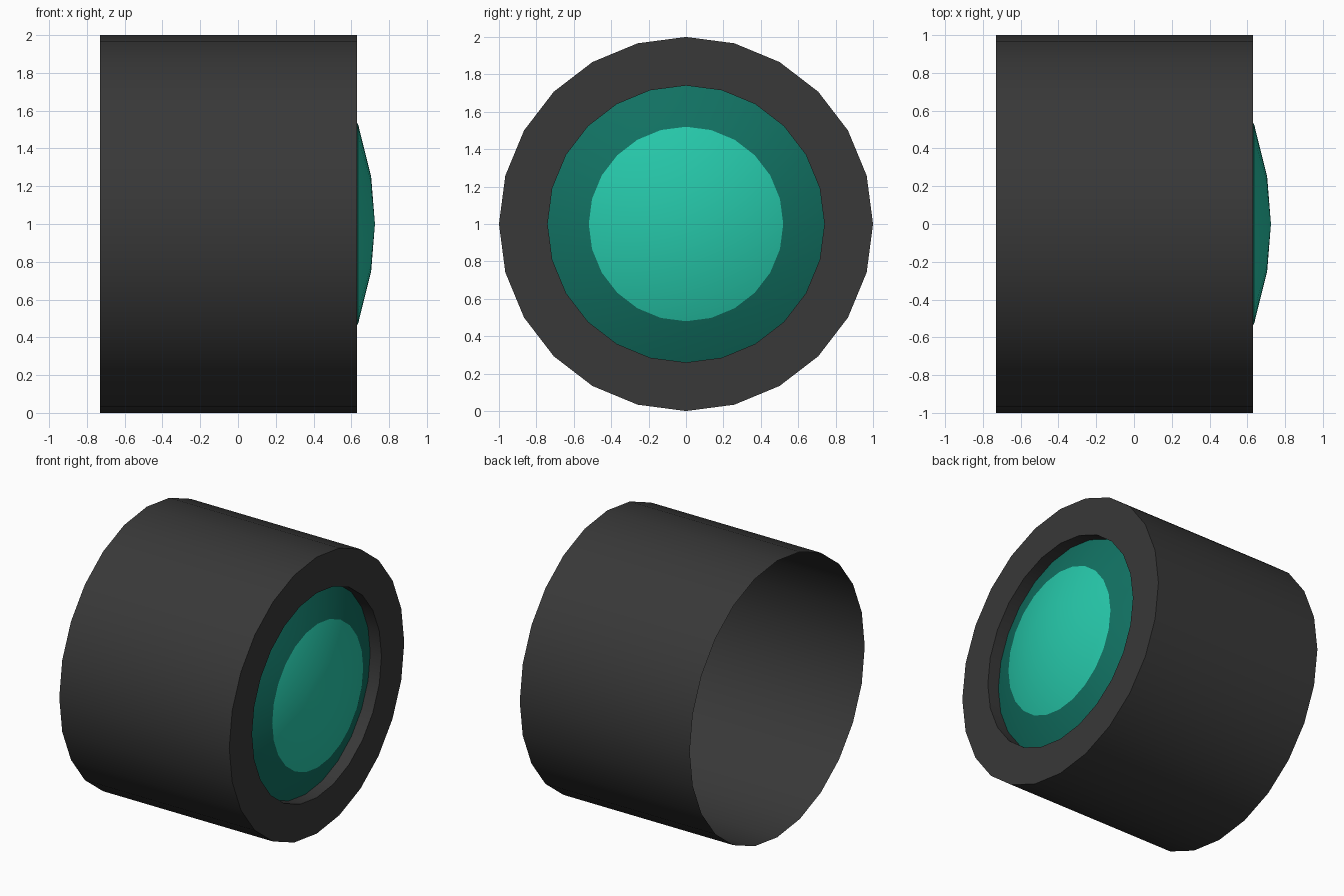
import bpy, bmesh, math

if "Cube" in bpy.data.objects:
    bpy.data.objects.remove(bpy.data.objects["Cube"])

SIDES = 24


def material(name, rgb):
    m = bpy.data.materials.new(name)
    m.diffuse_color = (*rgb, 1.0)
    m.use_nodes = True
    m.node_tree.nodes["Principled BSDF"].inputs["Base Color"].default_value = m.diffuse_color
    return m


def lathe(name, profile, mats, pick=lambda i: 0):
    """Spin (x, radius) points round the horizontal axis; radius 0 makes a tip."""
    bm = bmesh.new()
    rings = []
    for x, r in profile:
        if r == 0:
            rings.append([bm.verts.new((x, 0, 1))] * SIDES)
        else:
            rings.append([bm.verts.new((x, r * math.sin(a), 1 + r * math.cos(a)))
                          for a in (2 * math.pi * k / SIDES for k in range(SIDES))])
    for i, (a, b) in enumerate(zip(rings, rings[1:])):
        for k in range(SIDES):
            n = (k + 1) % SIDES
            loop = list(dict.fromkeys((a[k], a[n], b[n], b[k])))
            # wind so the faces look outward / toward the front end
            f = bm.faces.new(loop[::-1])
            f.material_index = pick(i)
    me = bpy.data.meshes.new(name)
    bm.to_mesh(me)
    bm.free()
    for m in mats:
        me.materials.append(m)
    ob = bpy.data.objects.new(name, me)
    bpy.context.collection.objects.link(ob)
    bpy.ops.object.select_all(action='DESELECT')
    ob.select_set(True)
    bpy.context.view_layer.objects.active = ob
    bpy.ops.object.shade_smooth_by_angle(angle=math.radians(35))
    return ob


black = material("barrel black", (0.040, 0.040, 0.040))
dark_teal = material("lens rim dark teal", (0.0056, 0.165, 0.122))
teal = material("lens centre teal", (0.0194, 0.578, 0.402))

# barrel: open at the back, flat front ring, short recess wall
lathe("barrel", [(-0.73, 1.0), (0.63, 1.0), (0.63, 0.74), (0.54, 0.74)], [black])

# domed lens: dark outer band, bright centre
lathe("lens", [(0.54, 0.74), (0.638, 0.52), (0.705, 0.25), (0.725, 0)],
      [dark_teal, teal], pick=lambda i: 0 if i == 0 else 1)
